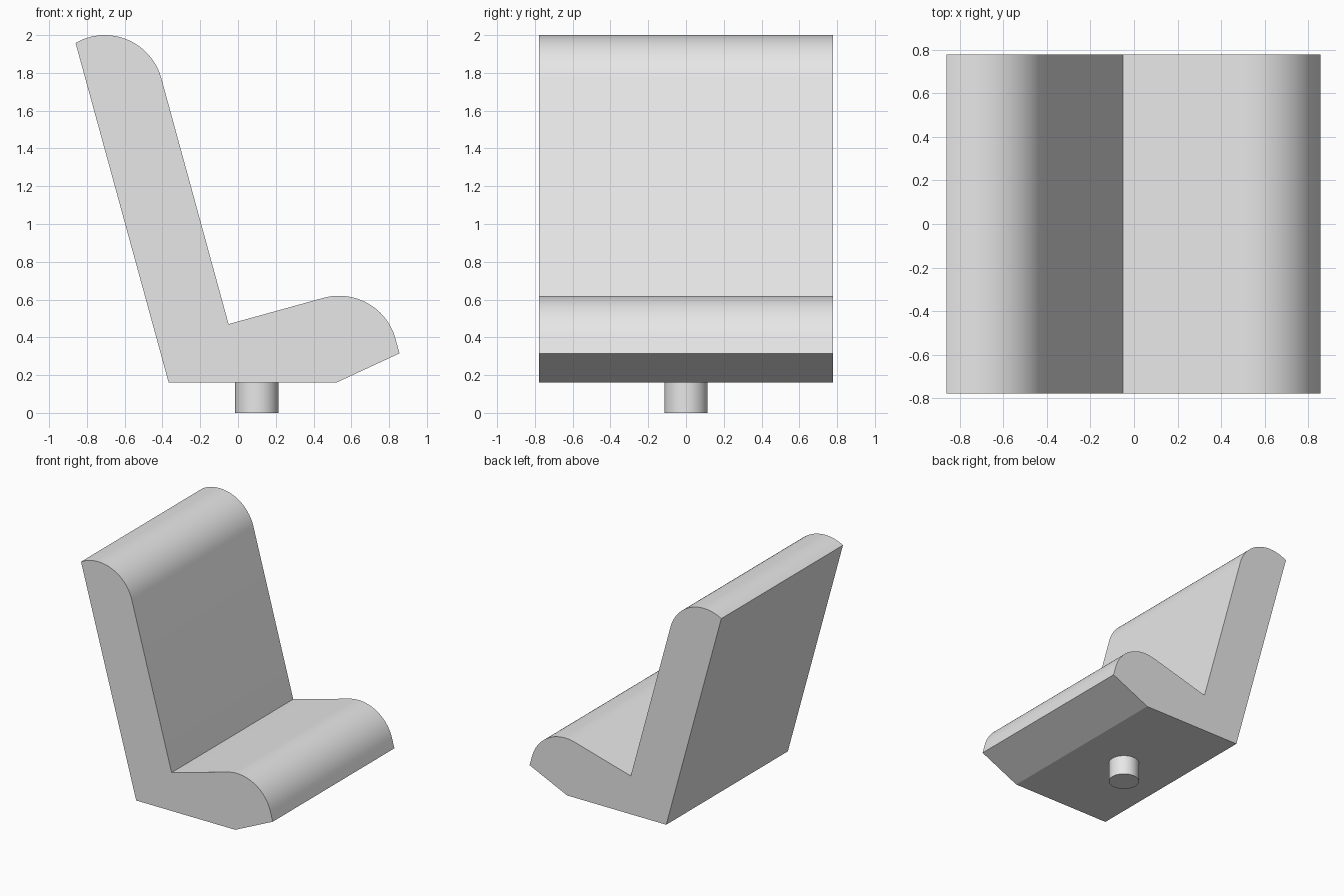
import bpy, bmesh, math
from mathutils import Vector

if "Cube" in bpy.data.objects:
    bpy.data.objects.remove(bpy.data.objects["Cube"], do_unlink=True)

GREY = (0.8, 0.8, 0.8, 1)
grey = bpy.data.materials.new("light_grey")
grey.use_nodes = True
grey.diffuse_color = GREY
grey.node_tree.nodes["Principled BSDF"].inputs["Base Color"].default_value = GREY


def arc(cx, cz, radius, start, end, steps=24):
    """Points on an arc in the side profile, angles in degrees."""
    angles = [math.radians(start + (end - start) * i / steps) for i in range(steps + 1)]
    return [(cx + radius * math.cos(a), cz + radius * math.sin(a)) for a in angles]


def finish(obj):
    obj.data.materials.append(grey)
    bpy.ops.object.select_all(action="DESELECT")
    obj.select_set(True)
    bpy.context.view_layer.objects.active = obj
    bpy.ops.object.shade_smooth_by_angle(angle=math.radians(12))


# Seat and reclined backrest: one side profile extruded across the width
HALF_WIDTH = 0.777
profile = [(-0.367, 0.16), (0.52, 0.16), (0.855, 0.315)]
profile += arc(0.535, 0.31, 0.31, 15, 105)      # rounded seat edge
profile += [(-0.05, 0.47)]                      # crease between seat and back
profile += arc(-0.705, 1.69, 0.31, 15, 120)     # rounded top of backrest

bm = bmesh.new()
side = bm.faces.new([bm.verts.new((x, -HALF_WIDTH, z)) for x, z in profile])
swept = bmesh.ops.extrude_face_region(bm, geom=[side], use_keep_orig=True)
bmesh.ops.translate(bm, vec=Vector((0, 2 * HALF_WIDTH, 0)),
                    verts=[v for v in swept["geom"] if isinstance(v, bmesh.types.BMVert)])
bmesh.ops.recalc_face_normals(bm, faces=bm.faces)
mesh = bpy.data.meshes.new("seat_and_backrest")
bm.to_mesh(mesh)
bm.free()
seat = bpy.data.objects.new("seat_and_backrest", mesh)
bpy.context.collection.objects.link(seat)
finish(seat)

# Short round post under the seat
bpy.ops.mesh.primitive_cylinder_add(vertices=48, radius=0.115, depth=0.16, location=(0.1, 0, 0.08))
post = bpy.context.object
post.name = "mounting_post"
finish(post)
